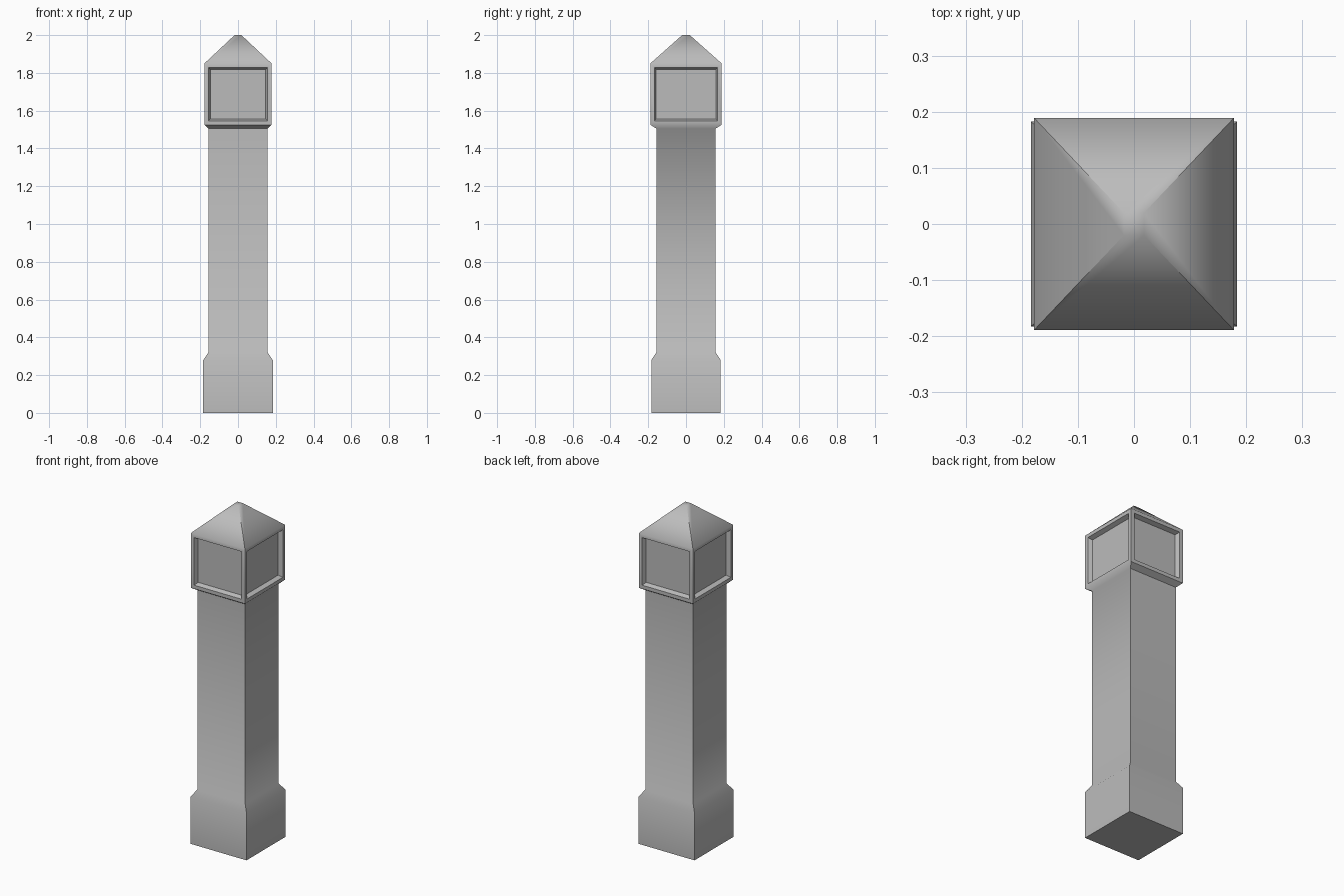
import bpy, bmesh, math

cube = bpy.data.objects.get("Cube")
if cube:
    bpy.data.objects.remove(cube, do_unlink=True)

# One stone colour
stone = bpy.data.materials.new("grey_stone")
stone.use_nodes = True
colour = (0.5, 0.5, 0.5, 1)
stone.diffuse_color = colour
stone.node_tree.nodes["Principled BSDF"].inputs["Base Color"].default_value = colour

# Post outline: half width, half depth, height
HEAD = 4  # the ring where the upright head faces start
profile = [
    (0.184, 0.183, 0.0),     # base
    (0.184, 0.183, 0.28),
    (0.157, 0.157, 0.32),    # shaft
    (0.157, 0.157, 1.505),
    (0.178, 0.189, 1.525),   # head
    (0.178, 0.189, 1.85),
    (0.018, 0.02, 2.0),      # flat roof tip
]

bm = bmesh.new()
rings = [[bm.verts.new((sx * w, sy * d, z))
          for sx, sy in ((-1, -1), (1, -1), (1, 1), (-1, 1))]
         for w, d, z in profile]

# Join the rings, keeping the four head faces
head_faces = []
for level, (low, high) in enumerate(zip(rings, rings[1:])):
    for i in range(4):
        j = (i + 1) % 4
        face = bm.faces.new((low[i], low[j], high[j], high[i]))
        if level == HEAD:
            head_faces.append(face)
bm.faces.new(reversed(rings[0]))
bm.faces.new(rings[-1])
bm.normal_update()

# Framed recess with sloping sides on each head face
bmesh.ops.inset_individual(bm, faces=head_faces, thickness=0.03)
bmesh.ops.inset_individual(bm, faces=head_faces, thickness=0.014, depth=-0.025)

mesh = bpy.data.meshes.new("stone_post")
bm.to_mesh(mesh)
bm.free()
mesh.materials.append(stone)
post = bpy.data.objects.new("stone_post", mesh)
bpy.context.collection.objects.link(post)

# Soft eaves and base taper, crisp corners
bpy.ops.object.select_all(action="DESELECT")
post.select_set(True)
bpy.context.view_layer.objects.active = post
bpy.ops.object.shade_smooth_by_angle(angle=math.radians(50))
